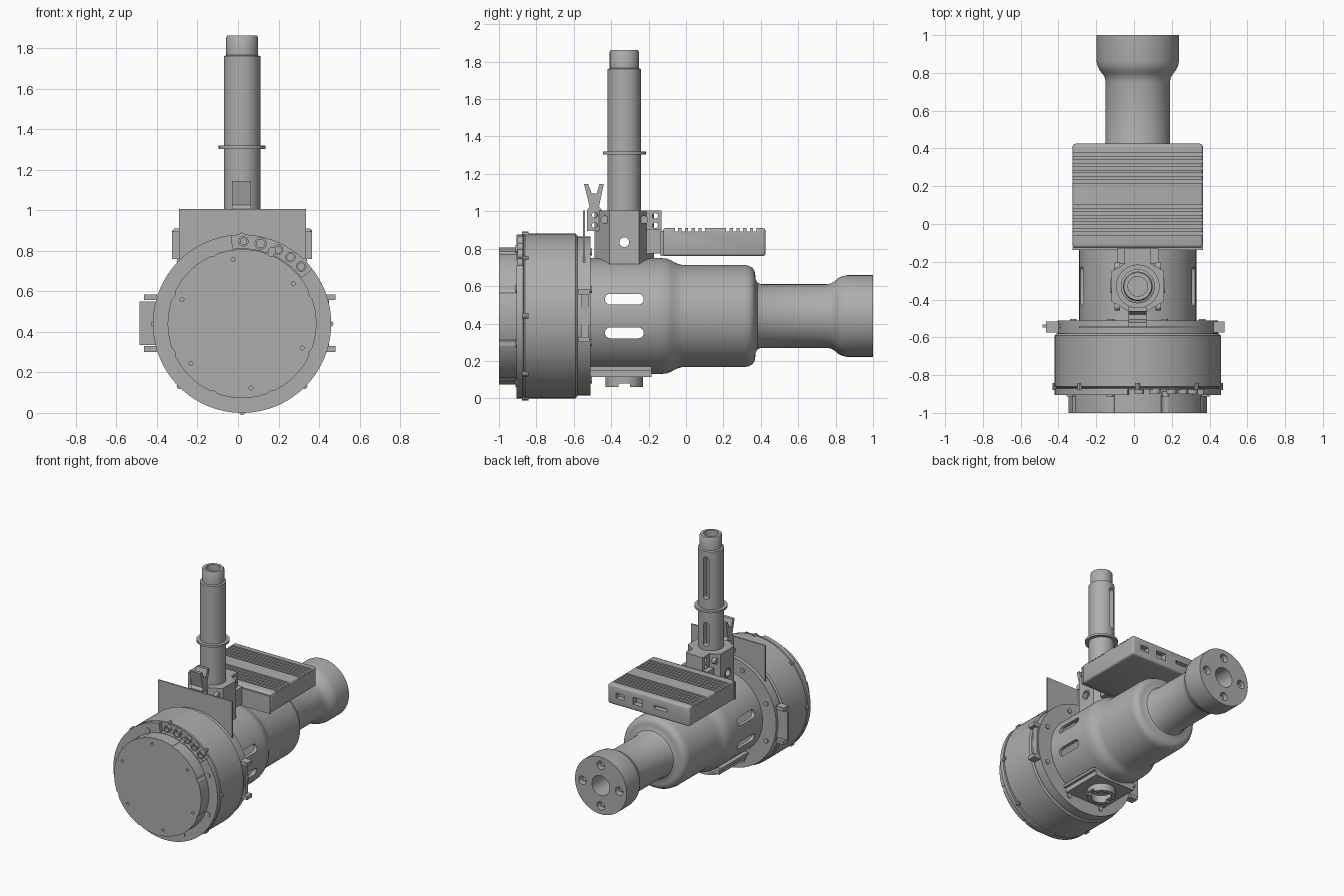
import bpy, bmesh, math
from mathutils import Matrix, Vector

if "Cube" in bpy.data.objects:
    bpy.data.objects.remove(bpy.data.objects["Cube"], do_unlink=True)

CX, CZ = 0.02, 0.445          # main axis
TY = -0.33                    # upright tube position
parts = []

grey = bpy.data.materials.new("machined grey")
grey.use_nodes = True
GREY = (0.42, 0.42, 0.42, 1)
grey.diffuse_color = GREY
grey.node_tree.nodes["Principled BSDF"].inputs["Base Color"].default_value = GREY


def finish(name, bm, keep=True):
    bmesh.ops.recalc_face_normals(bm, faces=bm.faces)
    me = bpy.data.meshes.new(name)
    bm.to_mesh(me)
    bm.free()
    me.materials.append(grey)
    ob = bpy.data.objects.new(name, me)
    bpy.context.collection.objects.link(ob)
    if keep:
        parts.append(ob)
    else:
        ob.hide_render = True
    return ob


def lathe(name, profile, axis="y", at=(CX, 0, CZ), n=64, tube=False, keep=True, turn=0):
    """Revolve (radius, distance) points; a tube joins its last point to the first."""
    bm = bmesh.new()
    rings = []
    for r, t in profile:
        ring = []
        for i in range(n):
            a = 2 * math.pi * i / n + turn
            u, v = r * math.cos(a), r * math.sin(a)
            p = {"x": (t, u, v), "y": (u, t, v), "z": (u, v, t)}[axis]
            ring.append(bm.verts.new(Vector(p) + Vector(at)))
        rings.append(ring)
    pairs = list(zip(rings, rings[1:]))
    if tube:
        pairs.append((rings[-1], rings[0]))
    else:
        bm.faces.new(rings[0])
        bm.faces.new(rings[-1])
    for a, b in pairs:
        for i in range(n):
            j = (i + 1) % n
            bm.faces.new((a[i], a[j], b[j], b[i]))
    return finish(name, bm, keep)


def rod(name, axis, at, r, half, n=20, keep=True):
    return lathe(name, [(r, -half), (r, half)], axis, at, n, keep=keep)


def box(name, lo, hi, bevel=0, keep=True):
    lo, hi = Vector(lo), Vector(hi)
    bm = bmesh.new()
    m = Matrix.Translation((lo + hi) / 2) @ Matrix.Diagonal((*(hi - lo), 1))
    bmesh.ops.create_cube(bm, size=1, matrix=m)
    if bevel:
        bmesh.ops.bevel(bm, geom=bm.edges[:], offset=bevel, segments=3, affect="EDGES", profile=0.5)
    return finish(name, bm, keep)


def prism(name, pts, axis, lo, hi, keep=True):
    """Extrude an outline: (y, z) along x, or (x, z) along y."""
    bm = bmesh.new()
    ends = [[bm.verts.new((t, a, b) if axis == "x" else (a, t, b)) for a, b in pts] for t in (lo, hi)]
    for e in ends:
        bm.faces.new(e)
    for i in range(len(pts)):
        j = (i + 1) % len(pts)
        bm.faces.new((ends[0][i], ends[0][j], ends[1][j], ends[1][i]))
    return finish(name, bm, keep)


def capsule(c, half_len, r, upright=False):
    """Outline of a rounded slot."""
    pts = []
    for k in range(18):
        a = math.pi * (k if k < 9 else k - 1) / 8 - math.pi / 2
        u, v = r * math.cos(a) + (half_len if k < 9 else -half_len), r * math.sin(a)
        pts.append((c[0] - v, c[1] + u) if upright else (c[0] + u, c[1] + v))
    return pts


def cut(ob, cutters):
    for c in cutters:
        m = ob.modifiers.new("cut", "BOOLEAN")
        m.object, m.operation, m.solver = c, "DIFFERENCE", "EXACT"
        bpy.context.view_layer.objects.active = ob
        bpy.ops.object.modifier_apply(modifier=m.name)
        bpy.data.objects.remove(c, do_unlink=True)


def polar(r, deg, y):
    a = math.radians(deg)
    return (CX + r * math.cos(a), y, CZ + r * math.sin(a))


def sector(name, r0, r1, a0, a1, y0, y1, keep=True, n=16):
    ang = [a0 + (a1 - a0) * i / n for i in range(n + 1)]
    path = [(r1, a) for a in ang] + [(r0, a) for a in reversed(ang)]
    pts = [(p[0], p[2]) for p in (polar(r, a, 0) for r, a in path)]
    return prism(name, pts, "y", y0, y1, keep)


# Drum, flanges and front cap
lathe("drum", [(0.425, -0.87), (0.44, -0.86), (0.44, -0.59), (0.43, -0.58)], n=96)
flange = lathe("front_flange", [(0.44, -0.905), (0.44, -0.872), (0.42, -0.865)], n=96)
cut(flange, [sector("flange_gap", 0.372, 0.46, 38, 97, -0.95, -0.875, False)])
lathe("rear_flange", [(0.425, -0.59), (0.425, -0.51), (0.30, -0.51)], n=96)
cap = lathe("front_cap", [(0.367, -1), (0.367, -0.89)], n=96)
cut(cap, [rod("hole", "y", polar(0.32, 98 + 60 * i, -1), 0.01, 0.02, 12, False) for i in range(6)]
    + [rod("scallop", "y", polar(0.388, 22.5 + 45 * i, -0.95), 0.028, 0.08, 20, False) for i in range(8)])
for i in range(8):
    rod("front_bolt", "y", polar(0.388, 22.5 + 45 * i, -0.90), 0.02, 0.012)
    rod("rear_bolt", "y", polar(0.37, 22.5 + 45 * i, -0.51), 0.018, 0.008)
    p = polar(0.437, 45 * i, -0.86)
    rod("drum_clip", "y", p, 0.014, 0.018, 8)

# Port rings in the gap of the front flange
for deg, r in ((89, 0.025), (77, 0.03), (64, 0.026), (54, 0.026), (44, 0.026)):
    lathe("port_ring", [(r, -0.9), (r, -0.87), (r - 0.009, -0.87), (r - 0.009, -0.9)],
          at=polar(0.406, deg, 0), n=20, tube=True)

# Turned body, neck and end boss as one hollow shell
body = lathe("body", [
    (0.285, -0.52), (0.31, -0.52), (0.31, -0.14), (0.307, -0.10), (0.295, -0.075), (0.281, -0.05),
    (0.273, -0.02), (0.273, 0.31), (0.269, 0.335), (0.258, 0.355), (0.24, 0.367), (0.222, 0.37),
    (0.198, 0.372), (0.18, 0.381), (0.17, 0.40), (0.17, 0.75), (0.174, 0.775), (0.186, 0.795),
    (0.201, 0.812), (0.213, 0.835), (0.218, 0.86), (0.218, 1), (0.075, 1), (0.075, -0.1),
    (0.285, -0.1)], n=96, tube=True)
cut(body, [prism("slot", capsule((TY, z), 0.075, 0.029), "x", -0.6, 0.6, False) for z in (0.355, 0.535)]
    + [rod("boss_hole", "y", polar(0.155, 90 * i, 1), 0.032, 0.05, 20, False) for i in range(4)])
for i in range(4):
    rod("boss_screw", "y", polar(0.155, 90 * i, 0.965), 0.018, 0.012, 6)

# Upright hexagonal socket and tube
socket = lathe("hex_socket", [(0.16, 0.70), (0.16, 1.01)], "z", (CX, TY, 0), 6, turn=math.pi / 6)
cut(socket, [rod("side_hole", "x", (CX, TY, 0.84), 0.03, 0.3, 20, False)])
for s in (-1, 1):
    lathe("side_nipple", [(0.036, -0.006), (0.036, 0.006), (0.026, 0.006), (0.026, -0.006)],
          "x", (CX + s * 0.139, TY, 0.84), 24, tube=True)
    for t in (-1, 1):
        rod("socket_screw", "x", (CX + s * 0.108, TY + t * 0.105, 0.96), 0.022, 0.014, 16)
tube = lathe("upright_tube", [
    (0.09, 0.95), (0.09, 1.765), (0.078, 1.77), (0.078, 1.858), (0.073, 1.866), (0.052, 1.866),
    (0.052, 0.95)], "z", (CX, TY, 0), 48, tube=True)
cut(tube, [prism("tube_slot", capsule((CX - 0.02, z), h, 0.022, True), "y", TY + 0.04, TY + 0.2, False)
           for z, h in ((1.56, 0.14), (1.13, 0.07))])
lathe("tube_collar", [(0.08, 1.308), (0.115, 1.308), (0.115, 1.324), (0.08, 1.324)],
      "z", (CX, TY, 0), 48, tube=True)

# Upright front plate and forked holder
box("front_plate", (-0.29, -0.55, 0.70), (0.335, -0.54, 1.01))
holder = prism("forked_holder", [
    (-0.53, 0.90), (-0.45, 0.90), (-0.45, 1.01), (-0.465, 1.03), (-0.44, 1.15), (-0.462, 1.15),
    (-0.478, 1.10), (-0.505, 1.10), (-0.522, 1.15), (-0.545, 1.15), (-0.515, 1.03), (-0.53, 1.01)],
    "x", -0.03, 0.065)
cut(holder, [rod("pin_hole", "x", (0.02, -0.488, z), 0.015, 0.2, 16, False) for z in (0.93, 0.985)])

# Finned box with rear ports, carried on a bracket
fin_box = box("finned_box", (-0.325, -0.125, 0.765), (0.365, 0.425, 0.915), 0.015)
cut(fin_box, [box("groove", (-0.5, y, 0.898), (0.5, y + 0.018, 1), keep=False)
              for y in [-0.06 + 0.036 * i for i in range(5)] + [0.215 + 0.036 * i for i in range(5)]]
    + [box("port", (x - w, 0.385, 0.84 - h), (x + w, 0.5, 0.84 + h), keep=False)
       for x, w, h in ((0.26, 0.035, 0.02), (0.11, 0.04, 0.027), (-0.08, 0.055, 0.013))])
box("box_mount", (-0.325, -0.137, 0.765), (0.365, -0.12, 0.90))
box("box_arm", (-0.09, -0.21, 0.78), (0.13, -0.13, 0.91))
bracket = box("socket_bracket", (-0.05, -0.24, 0.90), (0.09, -0.13, 1.01))
cut(bracket, [rod("bracket_hole", "x", (0.02, -0.165, z), 0.015, 0.2, 16, False) for z in (0.93, 0.98)])

# Side tabs, side plate and clip
for s in (-1, 1):
    for z in (0.32, 0.575):
        x = CX + s * 0.42
        end = CX + s * (0.46 if s > 0 else 0.465)
        box("side_tab", (min(x, end) - 0.02, -0.575, z - 0.014), (max(x, end), -0.515, z + 0.014))
box("side_plate", (-0.485, -0.547, 0.34), (-0.38, -0.532, 0.555))
box("side_clip", (0.43, -0.56, 0.32), (0.45, -0.52, 0.575))

# Underside drain fitting
box("drain_pad", (-0.15, -0.515, 0.12), (0.19, -0.185, 0.17))
box("drain_pad_edge", (-0.17, -0.515, 0.155), (0.21, -0.185, 0.175))
ring = lathe("drain_ring", [(0.10, 0.065), (0.10, 0.13), (0.072, 0.13), (0.072, 0.065)],
             "z", (CX, TY, 0), 32, tube=True)
cut(ring, [box("ring_notch", (CX - 0.2, TY - 0.03, 0.0), (CX + 0.2, TY + 0.03, 0.085), keep=False)])

# Settle the model on the ground and smooth the round surfaces
bpy.ops.object.select_all(action="DESELECT")
for ob in parts:
    ob.location.z -= 0.005
    ob.select_set(True)
bpy.context.view_layer.objects.active = body
bpy.ops.object.shade_smooth_by_angle(angle=math.radians(35))
